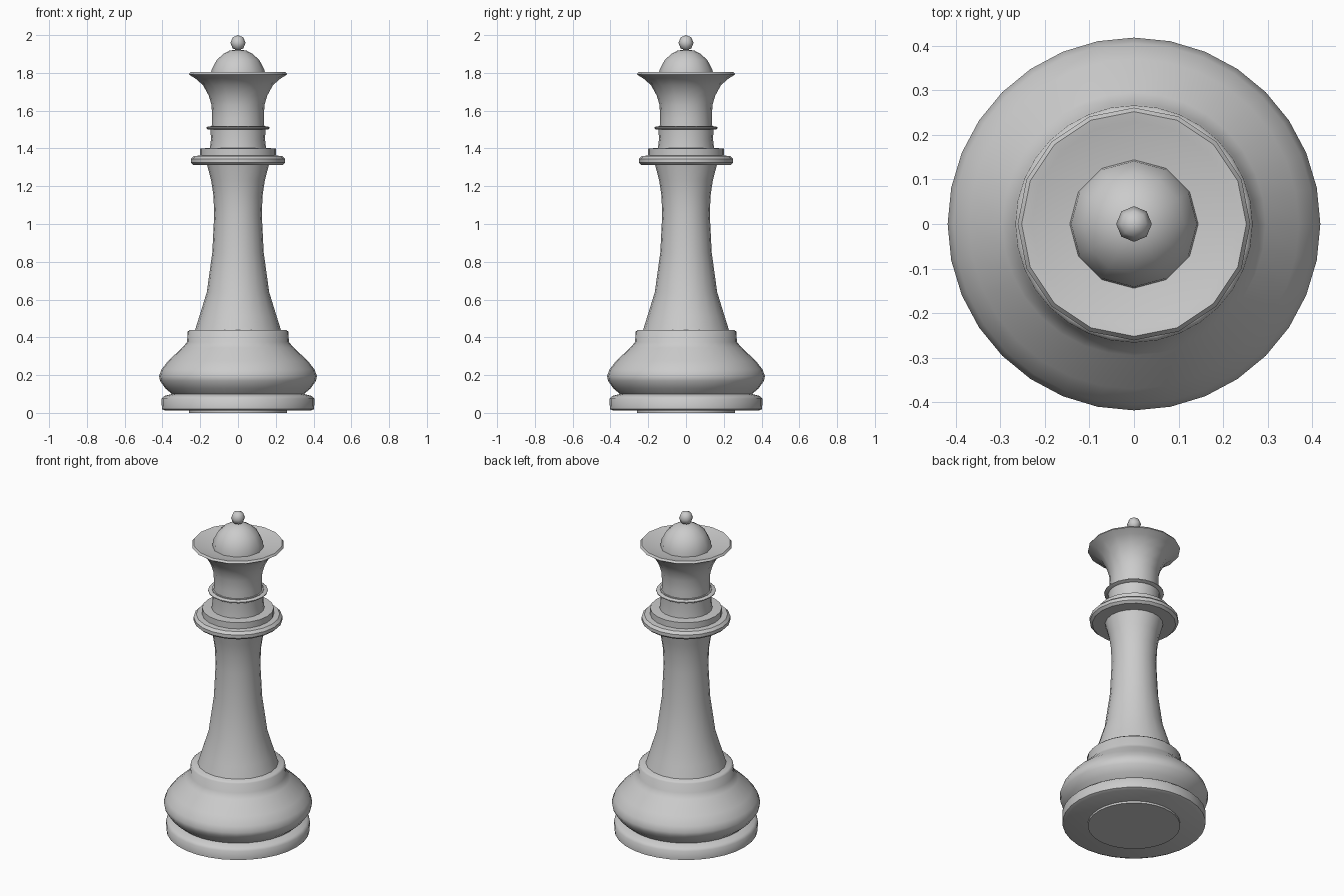
import bpy, bmesh
from math import pi, cos, sin, radians

if "Cube" in bpy.data.objects:
    bpy.data.objects.remove(bpy.data.objects["Cube"])


def lathe(name, profile, sides, angle=40):
    """Revolve (radius, z) points around the z axis; radius 0 makes a pole."""
    bm = bmesh.new()
    rings = []
    for r, z in profile:
        n = sides if r > 0 else 1
        rings.append([bm.verts.new((r * cos(2 * pi * i / sides),
                                    r * sin(2 * pi * i / sides), z)) for i in range(n)])
    for low, high in zip(rings, rings[1:]):
        for i in range(sides):
            j = (i + 1) % sides
            if len(low) == 1:
                bm.faces.new((low[0], high[j], high[i]))
            elif len(high) == 1:
                bm.faces.new((low[i], low[j], high[0]))
            else:
                bm.faces.new((low[i], low[j], high[j], high[i]))
    # close open ends
    if len(rings[0]) > 1:
        bm.faces.new(rings[0][::-1])
    if len(rings[-1]) > 1:
        bm.faces.new(rings[-1])
    bmesh.ops.recalc_face_normals(bm, faces=bm.faces)
    mesh = bpy.data.meshes.new(name)
    bm.to_mesh(mesh)
    bm.free()
    obj = bpy.data.objects.new(name, mesh)
    bpy.context.collection.objects.link(obj)
    bpy.ops.object.select_all(action='DESELECT')
    obj.select_set(True)
    bpy.context.view_layer.objects.active = obj
    bpy.ops.object.shade_smooth_by_angle(angle=radians(angle))
    return obj


# felt pad under the piece
lathe("base_pad", [(0.26, 0.0), (0.26, 0.02)], 32)

# bottom ring, groove, bulge and shoulder
lathe("base", [(0.385, 0.012), (0.403, 0.02), (0.405, 0.075), (0.39, 0.09),
               (0.35, 0.10), (0.385, 0.13), (0.413, 0.17), (0.418, 0.195),
               (0.405, 0.23), (0.37, 0.275), (0.295, 0.345), (0.27, 0.375),
               (0.266, 0.43), (0.255, 0.44)], 32, 50)

# tapering stem
lathe("stem", [(0.23, 0.43), (0.205, 0.51), (0.165, 0.64), (0.136, 0.85),
               (0.126, 1.05), (0.13, 1.15), (0.142, 1.23), (0.168, 1.33)], 20)

# collar with a step above it
lathe("collar", [(0.235, 1.312), (0.25, 1.325), (0.25, 1.345), (0.235, 1.36),
                 (0.202, 1.362), (0.202, 1.40), (0.15, 1.402)], 20)

# neck and thin ring
lathe("neck", [(0.15, 1.39), (0.143, 1.45), (0.147, 1.52)], 20)
lathe("neck_ring", [(0.16, 1.501), (0.168, 1.506), (0.168, 1.511), (0.16, 1.516)], 20)

# flared crown with a shallow bowl on top
lathe("crown", [(0.14, 1.50), (0.137, 1.56), (0.14, 1.63), (0.155, 1.68),
                (0.185, 1.735), (0.225, 1.77), (0.261, 1.792), (0.252, 1.804),
                (0.23, 1.80), (0.162, 1.78)], 16, 60)

# dome and ball finial
lathe("dome", [(0.145, 1.77), (0.141, 1.815), (0.113, 1.868), (0.078, 1.9),
               (0.045, 1.918), (0, 1.925)], 12, 60)
lathe("finial", [(0, 1.918)] + [(0.04 * sin(a), 1.959 - 0.041 * cos(a))
                                for a in (pi / 4, pi / 2, 3 * pi / 4)] + [(0, 2.0)], 8, 60)
